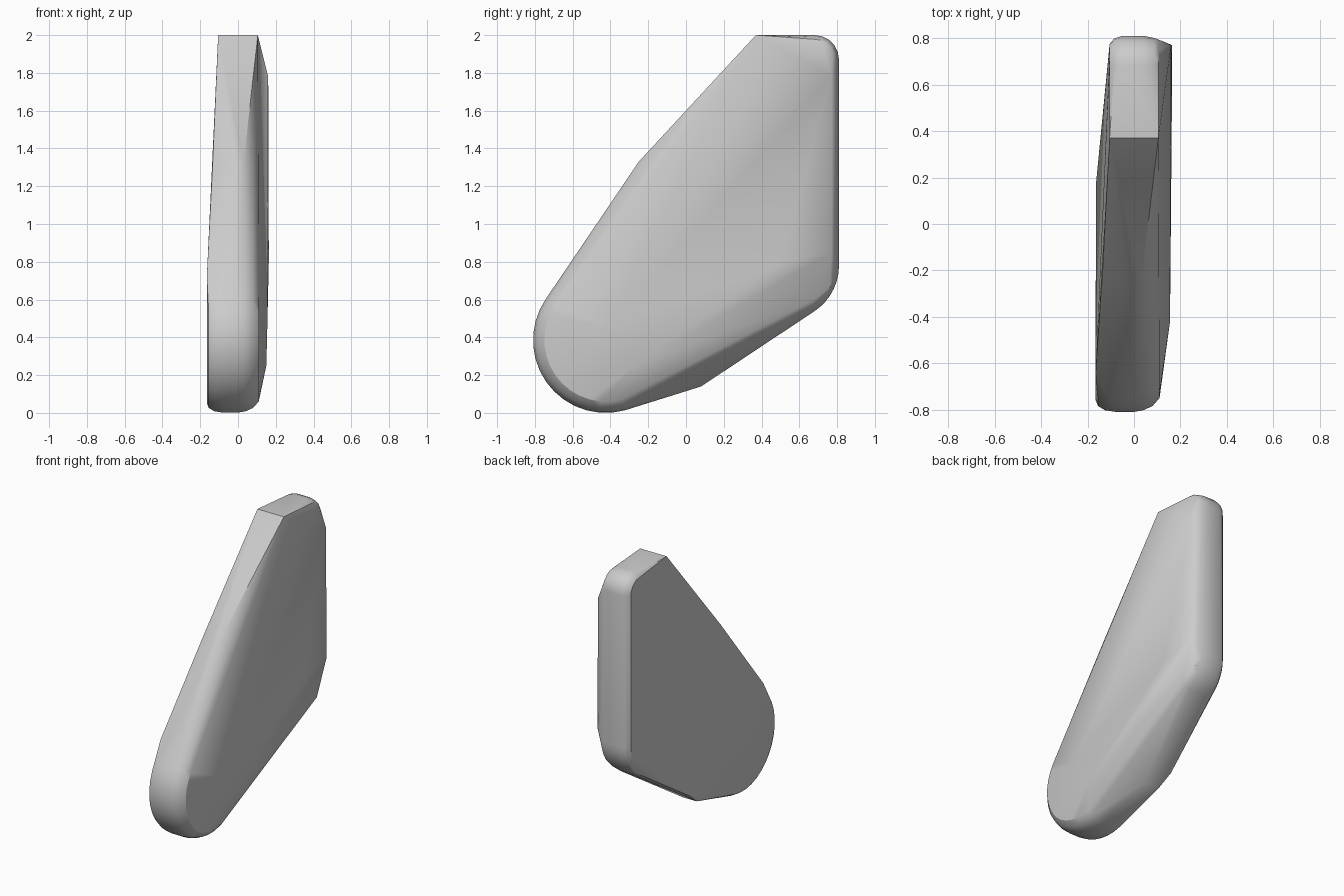
import bpy, bmesh
from math import sin, cos, radians

if "Cube" in bpy.data.objects:
    bpy.data.objects.remove(bpy.data.objects["Cube"])

pts = []


def arc(x, y, z, r, a0, a1, n):
    """Points on a side-view arc at depth x."""
    for i in range(n + 1):
        a = radians(a0 + (a1 - a0) * i / n)
        pts.append((x, y + r * cos(a), z + r * sin(a)))


# Big rounded toe, stepped inwards towards each side
for x, r in [(-0.165, 0.335), (-0.155, 0.36), (-0.125, 0.378), (-0.08, 0.385),
             (0.0, 0.385), (0.04, 0.378), (0.08, 0.36), (0.11, 0.325)]:
    arc(x, -0.425, 0.385, r, 145, 285, 14)

# Rounded heel at the back and small rounded top corner
for x, d in [(-0.105, 0.035), (-0.085, 0.012), (-0.05, 0.0), (0.04, 0.0),
             (0.09, 0.01), (0.12, 0.022)]:
    arc(x, 0.52, 0.78, 0.29 - d, -58, 0, 7)
    arc(x if x < 0.1 else 0.105, 0.68, 1.87, 0.13 - d, 0, 90, 5)

# Sloping front edge, top edge and underside corner
pts += [(-0.105, 0.37, 2), (0.105, 0.37, 2),
        (-0.03, -0.25, 1.33), (0.03, -0.25, 1.33),
        (-0.135, -0.2, 1.3), (0.085, -0.2, 1.3),
        (-0.14, 0.08, 0.14), (-0.03, 0.08, 0.14),
        (-0.163, 0.18, 0.22), (-0.165, -0.64, 0.72)]

# Thicker right face
pts += [(0.16, 0.77, 1.78), (0.163, 0.77, 0.85), (0.163, 0.5, 0.8),
        (0.155, -0.42, 0.45), (0.15, -0.27, 0.25), (0.15, 0.68, 0.6)]

# Skin the section points into one convex body
bm = bmesh.new()
for p in pts:
    bm.verts.new(p)
res = bmesh.ops.convex_hull(bm, input=bm.verts[:])
bmesh.ops.delete(bm, geom=[v for v in bm.verts if not v.link_faces], context='VERTS')
bmesh.ops.recalc_face_normals(bm, faces=bm.faces[:])
mesh = bpy.data.meshes.new("rounded_slab")
bm.to_mesh(mesh)
bm.free()
slab = bpy.data.objects.new("rounded_slab", mesh)
bpy.context.collection.objects.link(slab)
bpy.context.view_layer.objects.active = slab
slab.select_set(True)
bpy.ops.object.shade_smooth_by_angle(angle=radians(30))
